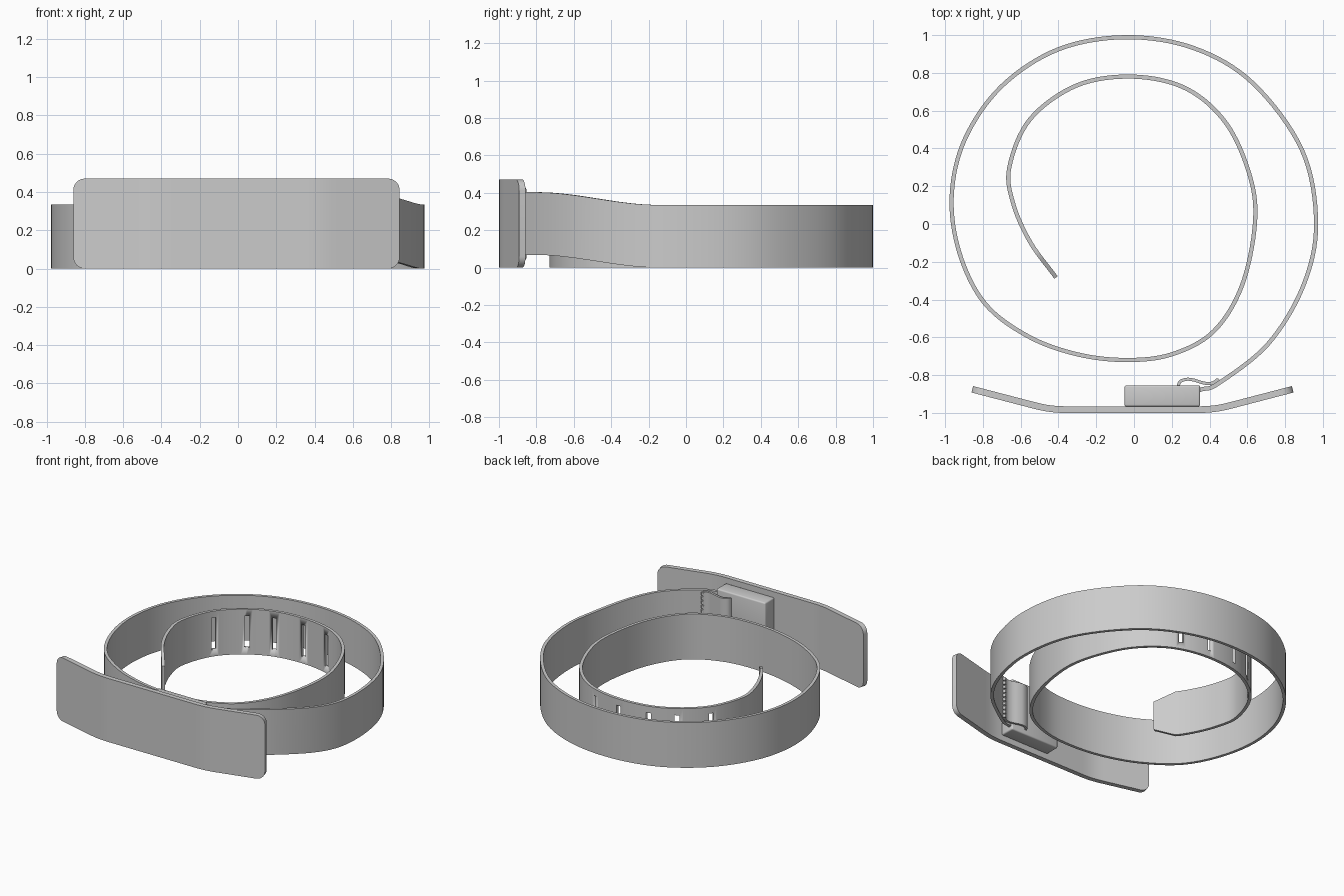
import bpy, bmesh, math
from mathutils import Vector, Matrix

if "Cube" in bpy.data.objects:
    bpy.data.objects.remove(bpy.data.objects["Cube"])


def finish(name, bm, angle=35):
    bmesh.ops.recalc_face_normals(bm, faces=bm.faces)
    me = bpy.data.meshes.new(name)
    bm.to_mesh(me)
    bm.free()
    ob = bpy.data.objects.new(name, me)
    bpy.context.collection.objects.link(ob)
    bpy.ops.object.select_all(action='DESELECT')
    ob.select_set(True)
    bpy.context.view_layer.objects.active = ob
    bpy.ops.object.shade_smooth_by_angle(angle=math.radians(angle))
    return ob


def spline(points, steps):
    """Smooth Catmull-Rom curve through 2D points."""
    p = [Vector(q) for q in points]
    p = [2 * p[0] - p[1]] + p + [2 * p[-1] - p[-2]]
    out = []
    for a, b, c, d in zip(p, p[1:], p[2:], p[3:]):
        for i in range(steps):
            t = i / steps
            out.append(0.5 * (2 * b + (c - a) * t + (2 * a - 5 * b + 4 * c - d) * t * t
                              + (3 * b - a - 3 * c + d) * t ** 3))
    return out + [p[-2]]


def ribbon(name, path, heights, thick):
    """Upright band along a plan path; heights gives (low, high) per point."""
    bm = bmesh.new()
    rings = []
    for i, (p, (lo, hi)) in enumerate(zip(path, heights)):
        t = (path[min(i + 1, len(path) - 1)] - path[max(i - 1, 0)]).normalized()
        n = Vector((-t.y, t.x)) * thick / 2
        rings.append([bm.verts.new((*(p + s * n), z))
                      for s, z in ((1, lo), (1, hi), (-1, hi), (-1, lo))])
    for a, b in zip(rings, rings[1:]):
        for k in range(4):
            bm.faces.new((a[k], a[(k + 1) % 4], b[(k + 1) % 4], b[k]))
    bm.faces.new(rings[0])
    bm.faces.new(rings[-1])
    return finish(name, bm)


# Coiled strap, from the clamp round to the tapered tip
path = spline([
    (.28, -.893), (.36, -.875), (.45, -.842), (.71, -.635), (.895, -.33), (.964, 0),
    (.89, .39), (.63, .745), (.32, .93), (-.04, .989), (-.4, .925), (-.7, .73),
    (-.895, .45), (-.965, .15), (-.925, -.15), (-.79, -.42), (-.56, -.595),
    (-.3, -.69), (-.04, -.72), (.2, -.69), (.42, -.57), (.57, -.33), (.64, 0),
    (.615, .25), (.49, .53), (.28, .715), (0, .78), (-.3, .735), (-.55, .555),
    (-.66, .3), (-.64, .11), (-.55, -.095), (-.413, -.283)], 8)
dist = [0]
for a, b in zip(path[::-1], path[-2::-1]):
    dist.append(dist[-1] + (b - a).length)
dist.reverse()
heights = []
for i, (p, d) in enumerate(zip(path, dist)):
    t = min(1, max(0, (-.15 - p.y) / .65)) if i < 56 else 0
    lift = .068 * t * t * (3 - 2 * t)
    taper = .06 * max(0, 1 - d / .15)
    heights.append((lift + taper, lift + .335 - taper))
strap = ribbon("strap", path, heights, .022)

# Five slots cut through the inner turn
bm = bmesh.new()
for x, y in ((-.57, .535), (-.42, .67), (-.225, .757), (0, .78), (.205, .75)):
    i = min(range(180, len(path)), key=lambda k: (path[k] - Vector((x, y))).length)
    t = path[i + 1] - path[i - 1]
    m = (Matrix.Translation((*path[i], .168)) @ Matrix.Rotation(math.atan2(t.y, t.x), 4, 'Z')
         @ Matrix.Diagonal((.033, .1, .235, 1)))
    bmesh.ops.create_cube(bm, size=1, matrix=m)
cutter = finish("slot_cutter", bm)
mod = strap.modifiers.new("slots", 'BOOLEAN')
mod.operation, mod.object, mod.solver = 'DIFFERENCE', cutter, 'EXACT'
bpy.context.view_layer.objects.active = strap
bpy.ops.object.modifier_apply(modifier=mod.name)
bpy.data.objects.remove(cutter)

# Buckle plate with rounded corners and swept-back ends
R, HALF, CX = .06, .848, -.008
ends = [HALF - R + R * math.sin(math.radians(a)) for a in range(0, 91, 10)]
half = [i * (HALF - R) / 24 for i in range(24)] + ends
plate_path, plate_z = [], []
for u in [-h for h in half[:0:-1]] + half:
    d = abs(u) - .36
    y = -.9825 + (0 if d < 0 else .26 * d * d / .3 if d < .15 else .26 * (d - .075))
    c = max(0, abs(u) - (HALF - R))
    inset = R - math.sqrt(max(0, R * R - c * c))
    plate_path.append(Vector((u + CX, y)))
    plate_z.append((inset, .47 - inset))
ribbon("buckle_plate", plate_path, plate_z, .035)

# Clamp box behind the plate
bm = bmesh.new()
bmesh.ops.create_cube(bm, size=1, matrix=Matrix.Translation((.15, -.91, .235))
                      @ Matrix.Diagonal((.4, .112, .39, 1)))
bmesh.ops.bevel(bm, geom=bm.edges[:], offset=.01, segments=3, profile=.5, affect='EDGES')
finish("clamp_box", bm)

# Curved clamp lever with a toothed gripping edge
lever = spline([(.233, -.86), (.245, -.834), (.28, -.822), (.32, -.827), (.37, -.842),
                (.41, -.843), (.44, -.828)], 6)
ribbon("clamp_lever", lever, [(.075, .395)] * len(lever), .016)
bm = bmesh.new()
for k in range(10):
    bmesh.ops.create_cone(bm, cap_ends=True, segments=12, radius1=.013, radius2=.013, depth=.022,
                          matrix=Matrix.Translation((.441, -.83, .091 + k * .032)))
finish("clamp_teeth", bm)
